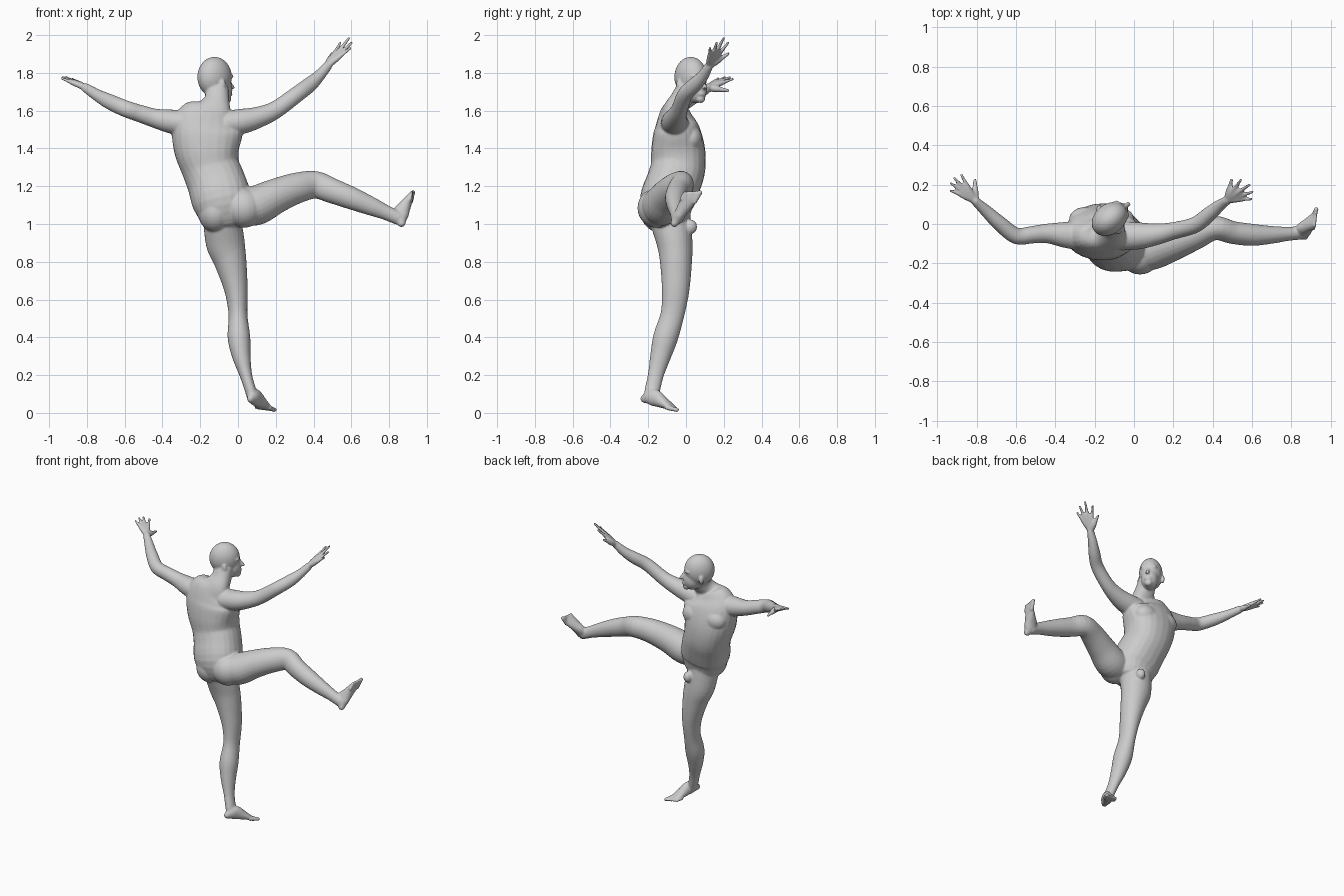
import bpy, bmesh, math
from mathutils import Vector, Matrix

bm = bmesh.new()
SIDES = 24


def smooth_path(pts, sub=4):
    """Catmull-Rom through tuples (x, y, z, side radius, other radius)."""
    out = []
    for i in range(len(pts) - 1):
        p0, p1 = pts[max(i - 1, 0)], pts[i]
        p2, p3 = pts[i + 1], pts[min(i + 2, len(pts) - 1)]
        for k in range(sub):
            t = k / sub
            out.append([0.5 * (2 * b + (c - a) * t + (2 * a - 5 * b + 4 * c - d) * t * t
                               + (3 * b - a - 3 * c + d) * t ** 3)
                        for a, b, c, d in zip(p0, p1, p2, p3)])
    out.append(list(pts[-1]))
    return out


def tube(pts, side, cap=0.9, power=2.0):
    """Closed loft of elliptical rings with rounded ends."""
    path = smooth_path(pts)
    pos = [Vector(p[:3]) for p in path]
    t0, t1 = (pos[1] - pos[0]).normalized(), (pos[-1] - pos[-2]).normalized()
    rings = []
    for i, p in enumerate(path):
        t = (pos[min(i + 1, len(pos) - 1)] - pos[max(i - 1, 0)]).normalized()
        rings.append((pos[i], t, p[3], p[4]))
    first, last = rings[0], rings[-1]
    for ang in (30, 55, 78):
        c, s = math.cos(math.radians(ang)), math.sin(math.radians(ang)) * cap
        rings.insert(0, (first[0] - t0 * s * min(first[2:]), t0, first[2] * c, first[3] * c))
        rings.append((last[0] + t1 * s * min(last[2:]), t1, last[2] * c, last[3] * c))
    loops = []
    for c, t, a, b in rings:
        s = Vector(side)
        s = (s - t * s.dot(t)).normalized()
        u = t.cross(s)
        loop = []
        for k in range(SIDES):
            ca, sa = math.cos(2 * math.pi * k / SIDES), math.sin(2 * math.pi * k / SIDES)
            x = math.copysign(abs(ca) ** (2 / power), ca)
            y = math.copysign(abs(sa) ** (2 / power), sa)
            loop.append(bm.verts.new(c + s * a * x + u * b * y))
        loops.append(loop)
    for l0, l1 in zip(loops, loops[1:]):
        for k in range(SIDES):
            j = (k + 1) % SIDES
            bm.faces.new((l0[k], l0[j], l1[j], l1[k]))
    bm.faces.new(loops[0][::-1])
    bm.faces.new(loops[-1])


def ball(center, radii, yaw=0.0):
    m = (Matrix.Translation(center) @ Matrix.Rotation(yaw, 4, 'Z')
         @ Matrix.Diagonal((*radii, 1)))
    bmesh.ops.create_uvsphere(bm, u_segments=24, v_segments=16, radius=1, matrix=m)


def hand(wrist, tips):
    """Palm and fingers fan out from the wrist; first tip is the thumb."""
    w = Vector(wrist)
    for i, tip in enumerate(tips):
        d = Vector(tip) - w
        rows = [(0, .017), (.3, .016), (.52, .0135), (.75, .0095), (.96, .008)]
        if i == 0:
            rows = [(0, .018), (.35, .019), (.7, .012), (.95, .009)]
        tube([(*(w + d * f), r, r) for f, r in rows], (0.3, 0.9, -0.5))


def foot(heel, along, inner):
    """Foot from heel to toes; inner points toward the big toe."""
    o, l = Vector(heel), Vector(along).normalized()
    s = Vector(inner)
    s = (s - l * s.dot(l)).normalized()
    u = s.cross(l)
    if u.z < 0 and abs(u.x) < 0.6 or u.x > 0.6:
        u = -u
    rows = [(.02, .028, .02, .022), (.05, .042, .03, .04), (.085, .046, .032, .045),
            (.13, .033, .037, .033), (.175, .02, .042, .02), (.195, .015, .04, .014)]
    tube([(*(o + l * a + u * b), w, h) for a, b, w, h in rows], s)
    for i in range(5):
        r = .013 if i == 0 else .010
        off = s * (.033 - .017 * i) + u * .012
        tube([(*(o + l * (.18 - .006 * i) + off), r, r),
              (*(o + l * (.242 - .011 * i) + off), r, r * .9)], s)


# Torso and neck
tube([(-.07, -.10, 1.03, .13, .12), (-.085, -.10, 1.12, .158, .145),
      (-.115, -.065, 1.22, .155, .145), (-.145, -.042, 1.30, .154, .145),
      (-.165, -.042, 1.40, .175, .142), (-.162, -.05, 1.50, .188, .122),
      (-.150, -.058, 1.56, .165, .090), (-.125, -.055, 1.61, .095, .064),
      (-.112, -.025, 1.66, .066, .058), (-.112, .005, 1.72, .062, .056)],
     (1, 0, 0), cap=.5, power=2.25)

# Buttocks, chest and groin
ball((.03, -.155, 1.085), (.105, .102, .105))
ball((-.12, -.135, 1.06), (.09, .105, .105))
for x in (-.245, -.085):
    ball((x, .025, 1.45), (.085, .062, .07))
ball((-.035, .025, .985), (.03, .034, .038))

# Head turned toward +x
yaw = math.radians(39)
f = Vector((math.cos(yaw), math.sin(yaw), 0))
s = Vector((math.sin(yaw), -math.cos(yaw), 0))
c = Vector((-.124, .025, 0))


def on_head(fwd, side, z):
    return c + f * fwd + s * side + Vector((0, 0, z))


ball(on_head(0, 0, 1.778), (.100, .077, .107), yaw)
ball(on_head(.045, 0, 1.712), (.062, .056, .073), yaw)
ball(on_head(.083, 0, 1.662), (.024, .026, .022), yaw)
ball(on_head(.099, 0, 1.688), (.014, .024, .013), yaw)
tube([(*on_head(.092, 0, 1.765), .009, .010), (*on_head(.108, 0, 1.74), .010, .011),
      (*on_head(.122, 0, 1.722), .014, .011)], s)
for k in (-1, 1):
    ball(on_head(.075, .03 * k, 1.782), (.022, .027, .012), yaw)
    ball(on_head(-.008, .078 * k, 1.735), (.018, .011, .031), yaw - .35 * k)

# Arms and hands
tube([(-.06, -.06, 1.53, .075, .07), (.03, -.06, 1.545, .068, .066),
      (.11, -.052, 1.566, .056, .056), (.20, -.035, 1.605, .044, .047),
      (.31, -.005, 1.685, .041, .043), (.38, .048, 1.738, .038, .04),
      (.43, .09, 1.785, .031, .031), (.475, .122, 1.838, .022, .025)], (0, 1, 0))
hand((.475, .122, 1.838), [(.497, .23, 1.905), (.545, .228, 1.965), (.592, .203, 1.99),
                           (.607, .165, 1.965), (.60, .128, 1.935)])
tube([(-.25, -.06, 1.53, .08, .07), (-.35, -.055, 1.542, .066, .064),
      (-.44, -.048, 1.56, .05, .051), (-.52, -.055, 1.585, .044, .046),
      (-.60, -.06, 1.612, .042, .044), (-.685, .005, 1.65, .038, .04),
      (-.75, .065, 1.685, .031, .031), (-.808, .118, 1.722, .022, .025)], (0, 1, 0))
hand((-.808, .118, 1.722), [(-.808, .23, 1.705), (-.88, .255, 1.77), (-.917, .238, 1.78),
                            (-.935, .21, 1.78), (-.937, .172, 1.772)])

# Standing leg and foot
tube([(-.085, -.085, 1.03, .10, .11), (-.067, -.06, .90, .103, .095),
      (-.040, -.053, .80, .086, .085), (-.010, -.055, .65, .062, .073),
      (0, -.072, .52, .050, .063), (.005, -.108, .40, .060, .066),
      (.018, -.135, .30, .049, .055), (.042, -.160, .20, .033, .042),
      (.066, -.178, .12, .030, .041), (.080, -.185, .075, .030, .038)], (1, 0, 0), cap=.5)
foot((.055, -.245, .05), (.445, .87, -.19), (.87, -.45, 0))

# Raised leg and foot
tube([(.02, -.14, 1.09, .10, .10), (.10, -.125, 1.10, .105, .105),
      (.20, -.095, 1.148, .09, .093), (.31, -.055, 1.19, .076, .082),
      (.41, -.02, 1.207, .062, .073), (.50, -.043, 1.175, .058, .066),
      (.60, -.055, 1.137, .056, .06), (.70, -.055, 1.096, .045, .05),
      (.78, -.05, 1.062, .036, .04), (.85, -.045, 1.03, .034, .036)], (0, 1, 0), cap=.5)
foot((.89, -.075, .98), (.20, .5, .84), (0, .86, -.5))

# Fuse everything into one smooth body
bmesh.ops.recalc_face_normals(bm, faces=bm.faces)
mesh = bpy.data.meshes.new("body")
bm.to_mesh(mesh)
bm.free()
body = bpy.data.objects.new("body", mesh)
bpy.context.collection.objects.link(body)
fuse = body.modifiers.new("fuse", 'REMESH')
fuse.mode = 'VOXEL'
fuse.voxel_size = .006
fuse.use_smooth_shade = True
soften = body.modifiers.new("soften", 'SMOOTH')
soften.factor = .5
soften.iterations = 7
